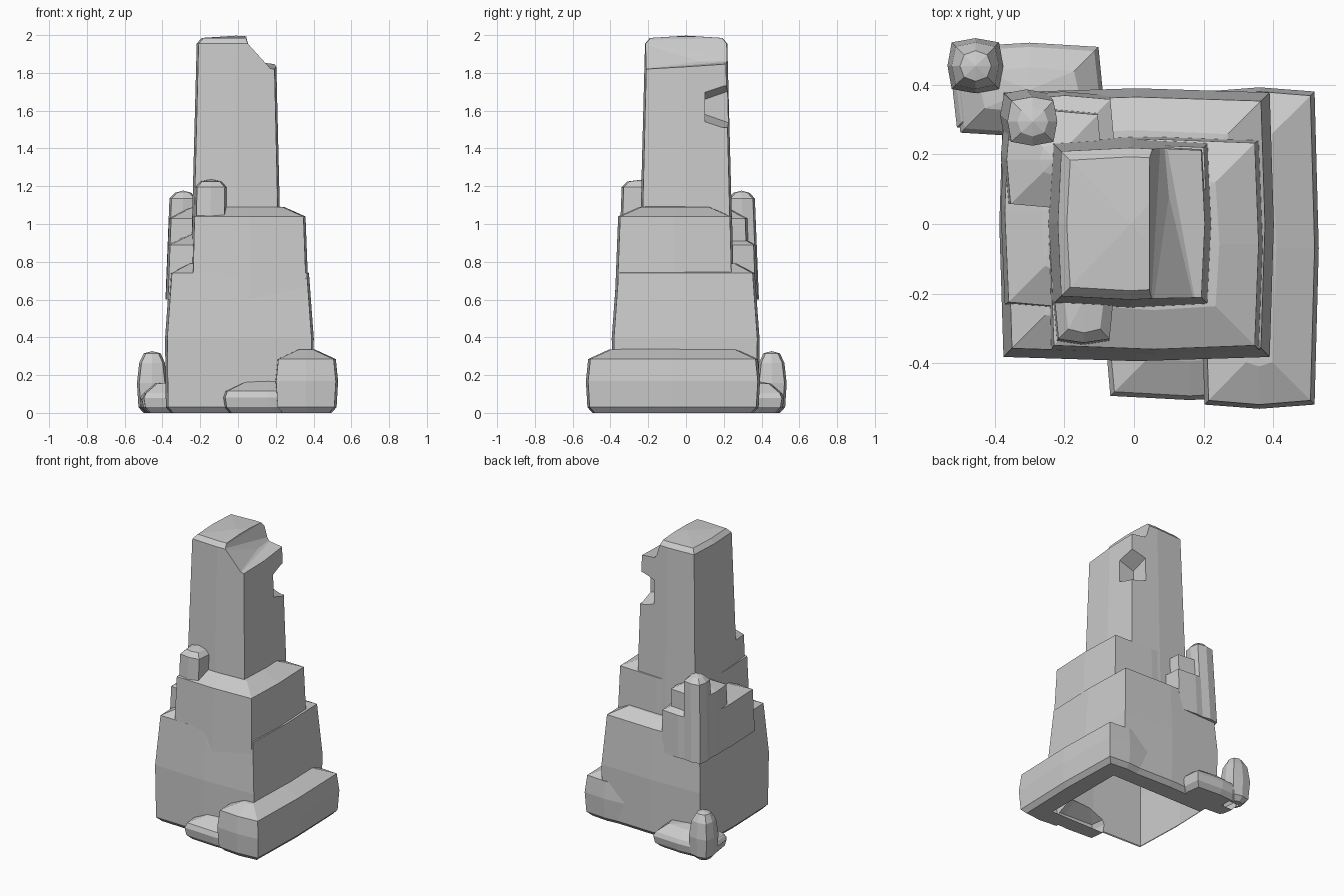
import bpy, bmesh
from mathutils import Vector

if "Cube" in bpy.data.objects:
    bpy.data.objects.remove(bpy.data.objects["Cube"])


def make_object(name, bm):
    bmesh.ops.recalc_face_normals(bm, faces=bm.faces[:])
    me = bpy.data.meshes.new(name)
    bm.to_mesh(me)
    bm.free()
    ob = bpy.data.objects.new(name, me)
    bpy.context.scene.collection.objects.link(ob)
    return ob


def block(name, x0, x1, y0, y1, top, inset, grounded):
    """Worn stone block: bevelled foot and top, leaning inward with height."""
    drop = .05 if inset > .03 else .03
    if grounded:
        levels = [(0, .035), (.03, .008), (top / 2, 0), (top - drop, .012), (top, inset)]
    else:
        levels = [(.6, 0), ((top + .6) / 2, 0), (top - drop, 0), (top, inset)]
    bm = bmesh.new()
    loops = []
    for z, d in levels:
        s = 1 - .1 * max(0, z - .3)
        cx, cy = (x0 + x1) / 2, (y0 + y1) / 2
        hx, hy = (x1 - x0) / 2, (y1 - y0) / 2
        loop = []
        for i, j in ((-1, -1), (0, -1), (1, -1), (1, 0), (1, 1), (0, 1), (-1, 1), (-1, 0)):
            corner = .012 if i * j else 0
            loop.append(bm.verts.new((s * (cx + i * max(.02, hx - d - corner)),
                                      s * (cy + j * max(.02, hy - d - corner)), z)))
        loops.append(loop)
    for a, c in zip(loops, loops[1:]):
        for i in range(8):
            j = (i + 1) % 8
            bm.faces.new((a[i], a[j], c[j], c[i]))
    bm.faces.new(loops[0])
    # slightly crowned top
    peak = bm.verts.new((s * cx, s * cy, top + .012))
    for i in range(8):
        bm.faces.new((loops[-1][i], loops[-1][(i + 1) % 8], peak))
    return make_object(name, bm)


def hull(name, pts):
    bm = bmesh.new()
    for p in pts:
        bm.verts.new(p)
    bmesh.ops.convex_hull(bm, input=bm.verts[:])
    loose = [v for v in bm.verts if not v.link_faces]
    bmesh.ops.delete(bm, geom=loose, context='VERTS')
    return make_object(name, bm)


def combine(base, other, op):
    m = base.modifiers.new(op, 'BOOLEAN')
    m.operation, m.object, m.solver = op, other, 'EXACT'
    deps = bpy.context.evaluated_depsgraph_get()
    me = bpy.data.meshes.new_from_object(base.evaluated_get(deps))
    base.modifiers.clear()
    base.data = me
    bpy.data.objects.remove(other)


# lower body
tower = block("ruined_tower", -.39, .405, -.397, .393, .79, .11, True)

# plinth, front slab and fallen rubble standing on the ground
for args in [("plinth", .19, .53, -.53, .392, .335, .12),
             ("front_slab", -.08, .4, -.505, -.2, .165, .11),
             ("rubble_back", -.51, -.09, .25, .52, .155, .07),
             ("rubble_left", -.52, -.25, .265, .5, .145, .07),
             ("rubble_post", -.535, -.375, .375, .533, .315, .035)]:
    combine(tower, block(*args, True), 'UNION')

# middle storey, shaft and the broken wall steps
for args in [("middle", -.26, .386, -.388, .263, 1.09, .12),
             ("shaft", -.262, .24, -.26, .262, 1.985, .03),
             ("front_remnant", -.25, -.065, -.374, -.1, 1.225, .03),
             ("left_step_low", -.394, -.1, -.25, .33, .94, .11),
             ("left_step_high", -.394, -.1, .05, .35, 1.08, .1),
             ("back_step", -.36, -.06, .1, .392, .94, .1),
             ("corner_stub", -.396, -.24, .245, .398, 1.165, .03)]:
    combine(tower, block(*args, False), 'UNION')

# broken top corner
floor = [(.045, -.3, 1.975), (.19, -.3, 1.815), (.1, .08, 1.86),
         (.045, .3, 1.985), (.08, .3, 1.865), (.3, .3, 1.84), (.3, -.3, 1.81)]
combine(tower, hull("top_break", floor + [(x, y, 2.2) for x, y, z in floor]), 'DIFFERENCE')

# flared notch in the rear right edge
notch = [(x, y, 1.62 + side * (.04 if x + y < .2 else .11))
         for x in (.09, .3) for y in (.1, .3) for side in (-1, 1)]
combine(tower, hull("edge_notch", notch), 'DIFFERENCE')

# open underside
bm = bmesh.new()
bm.from_mesh(tower.data)


def floor_faces():
    bm.normal_update()
    return [f for f in bm.faces if f.normal.z < -.9 and f.calc_center_median().z < .01]


bmesh.ops.triangulate(bm, faces=floor_faces())
openings = [(-.36, .37, -.36, .24), (-.48, -.4, .39, .46)]
for x0, x1, y0, y1 in openings:
    for axis, d in ((0, x0), (0, x1), (1, y0), (1, y1)):
        n = Vector((1 - axis, axis, 0))
        fs = floor_faces()
        es = {e for f in fs for e in f.edges}
        vs = {v for f in fs for v in f.verts}
        bmesh.ops.bisect_plane(bm, geom=list(vs) + list(es) + fs, plane_co=n * d, plane_no=n)
gone = []
for f in floor_faces():
    c = f.calc_center_median()
    if any(a < c.x < b and e < c.y < g for a, b, e, g in openings):
        gone.append(f)
bmesh.ops.delete(bm, geom=gone, context='FACES')
for f in bm.faces:
    f.smooth = False
bm.to_mesh(tower.data)
bm.free()
